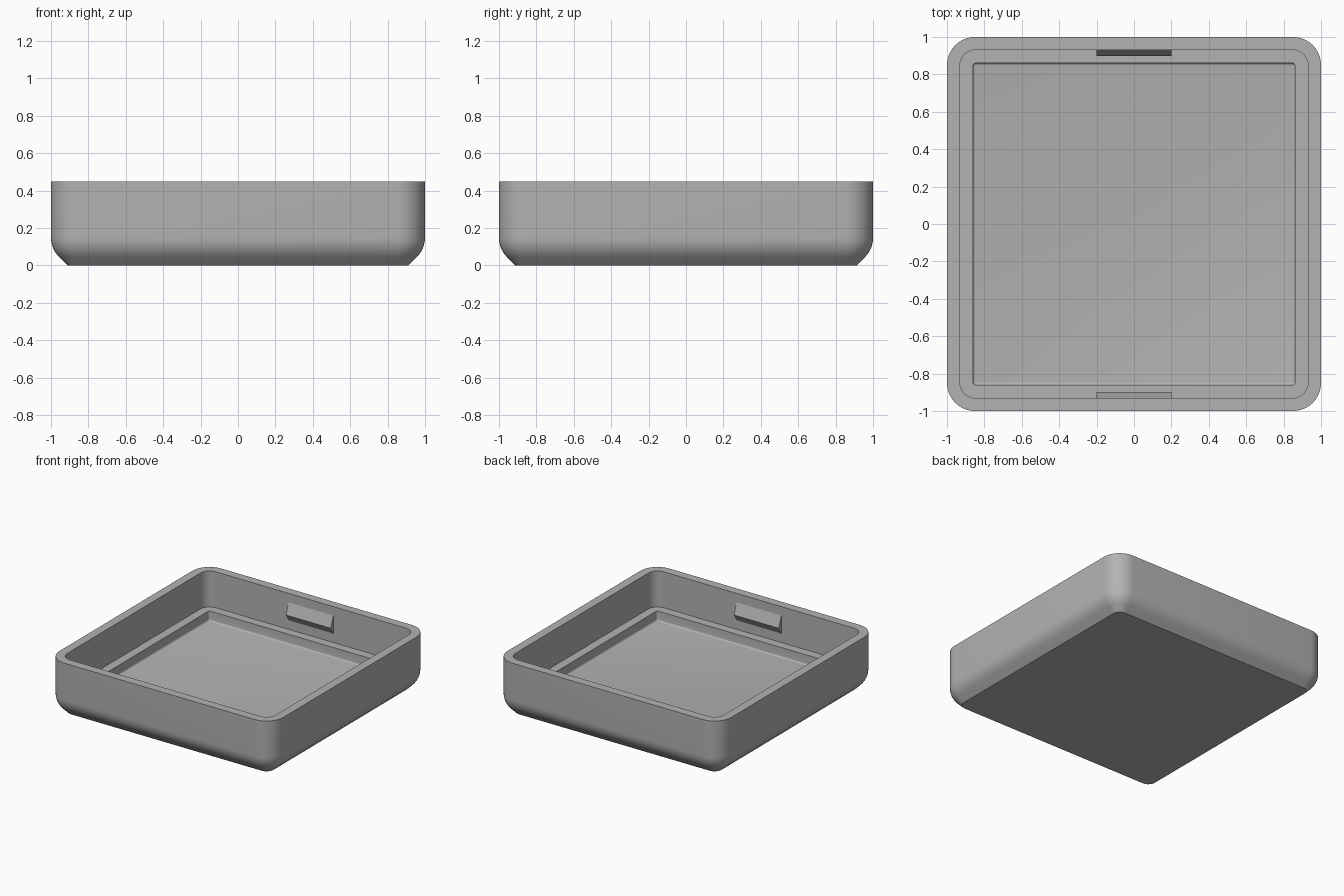
import bpy, bmesh
from math import sin, cos, pi

cube = bpy.data.objects.get("Cube")
if cube:
    bpy.data.objects.remove(cube, do_unlink=True)

# One flat grey
grey = bpy.data.materials.new("plain grey")
grey.use_nodes = True
colour = (0.45, 0.45, 0.45, 1)
grey.diffuse_color = colour
grey.node_tree.nodes["Principled BSDF"].inputs["Base Color"].default_value = colour


def finish(name, bm):
    bmesh.ops.recalc_face_normals(bm, faces=bm.faces)
    mesh = bpy.data.meshes.new(name)
    bm.to_mesh(mesh)
    bm.free()
    mesh.materials.append(grey)
    obj = bpy.data.objects.new(name, mesh)
    bpy.context.collection.objects.link(obj)
    return obj


def rounded_ring(bm, half, radius, z, steps=10):
    """Square loop with rounded corners at height z."""
    ring = []
    for corner, (sx, sy) in enumerate([(1, 1), (-1, 1), (-1, -1), (1, -1)]):
        for i in range(steps + 1):
            a = (corner + i / steps) * pi / 2
            ring.append(bm.verts.new((sx * (half - radius) + radius * cos(a),
                                      sy * (half - radius) + radius * sin(a), z)))
    return ring


# Tray body: (half width, corner radius, height) rings from underside to floor
TOP, LEDGE, FLOOR = 0.447, 0.157, 0.078
R, FILLET = 0.15, 0.012
cut = R * (2 - 2 ** 0.5 / 2 * 2)
sections = [(1 - cut, R - cut, 0)]
for i in range(9):
    a = pi / 4 * (1 - i / 8)
    inset = R * (1 - cos(a))
    sections.append((1 - inset, R - inset, R * (1 - sin(a))))
sections += [(1, R, TOP), (0.93, 0.08, TOP), (0.93, 0.08, LEDGE), (0.86, 0.015, LEDGE)]
for i in range(5):
    a = pi / 2 * i / 4
    inset = FILLET * (1 - cos(a))
    sections.append((0.86 - inset, 0.015 - inset, FLOOR + FILLET * (1 - sin(a))))

bm = bmesh.new()
rings = [rounded_ring(bm, *s) for s in sections]
for low, high in zip(rings, rings[1:]):
    for i in range(len(low)):
        j = (i + 1) % len(low)
        bm.faces.new((low[i], low[j], high[j], high[i]))
bm.faces.new(rings[0][::-1])
bm.faces.new(rings[-1])
tray = finish("tray_body", bm)
bpy.context.view_layer.objects.active = tray
tray.select_set(True)
bpy.ops.object.shade_smooth_by_angle(angle=pi / 6)

# Snap catches: wedge profile (y, z) run along the front and back inner walls
profile = [(0.93, 0.375), (0.897, 0.285), (0.93, 0.23), (0.94, 0.23), (0.94, 0.375)]
for name, side in (("back_catch", 1), ("front_catch", -1)):
    bm = bmesh.new()
    face = bm.faces.new([bm.verts.new((-0.2, side * y, z)) for y, z in profile])
    moved = bmesh.ops.extrude_face_region(bm, geom=[face])["geom"]
    bmesh.ops.translate(bm, vec=(0.4, 0, 0),
                        verts=[v for v in moved if isinstance(v, bmesh.types.BMVert)])
    if not any(set(face.verts) == set(f.verts) for f in bm.faces):
        bm.faces.new(face.verts)
    finish(name, bm)
